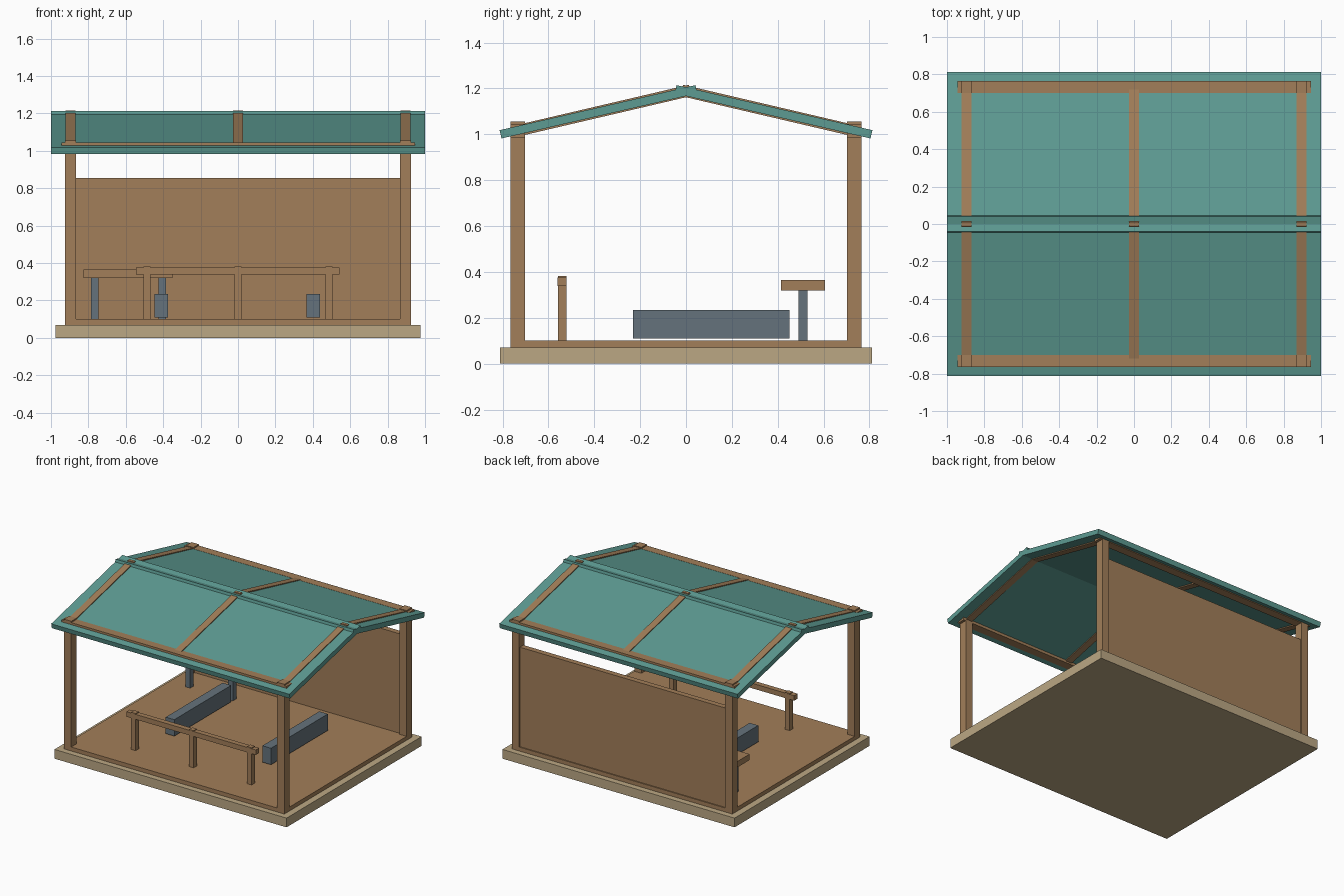
import bpy, bmesh, math
from mathutils import Matrix

if "Cube" in bpy.data.objects:
    bpy.data.objects.remove(bpy.data.objects["Cube"])


def material(name, rgb):
    m = bpy.data.materials.new(name)
    m.diffuse_color = (*rgb, 1)
    m.use_nodes = True
    m.node_tree.nodes["Principled BSDF"].inputs["Base Color"].default_value = m.diffuse_color
    return m


WOOD = material("wood", (0.36, 0.21, 0.10))
STONE = material("stone", (0.50, 0.39, 0.23))
TEAL = material("teal_roof", (0.11, 0.33, 0.29))
SLATE = material("slate", (0.13, 0.17, 0.20))


def box(name, x, y, z, mat, matrix=Matrix()):
    """Box from (min, max) ranges, optionally transformed."""
    bm = bmesh.new()
    bmesh.ops.create_cube(bm, size=1)
    for v in bm.verts:
        v.co = matrix @ type(v.co)([(r[0] + r[1]) / 2 + c * (r[1] - r[0])
                                    for r, c in zip((x, y, z), v.co)])
    me = bpy.data.meshes.new(name)
    bm.to_mesh(me)
    bm.free()
    me.materials.append(mat)
    ob = bpy.data.objects.new(name, me)
    bpy.context.collection.objects.link(ob)
    return ob


def around(c, half):
    return (c - half, c + half)


# Base, floor and back wall
box("base_slab", (-0.975, 0.975), (-0.81, 0.81), (0, 0.07), STONE)
box("floor", (-0.925, 0.925), (-0.765, 0.765), (0.07, 0.10), WOOD)
box("back_wall", (-0.865, 0.865), (0.715, 0.757), (0.10, 0.855), WOOD)

# Each side of the gable: posts, eave beam, roof panel and rafters
for s, side in ((-1, "front"), (1, "back")):
    for x in (-0.895, 0.895):
        box(side + "_post", around(x, 0.03), around(s * 0.733, 0.032), (0.07, 1.055), WOOD)
    box(side + "_eave_beam", (-0.945, 0.945), around(s * 0.733, 0.032), (0.985, 1.045), WOOD)

    # local +y runs down the slope, starting at the ridge; panels cross past it
    turn = Matrix.Rotation(0 if s == 1 else math.pi, 4, 'Z')
    slope = turn @ Matrix.Translation((0, 0, 1.205)) @ Matrix.Rotation(-math.atan(0.23), 4, 'X')
    box(side + "_roof_panel", (-1, 1), (-0.042, 0.834), (-0.037, 0), TEAL, slope)
    for x in (-0.895, 0, 0.895):
        rake = turn @ Matrix.Translation((0, 0, 1.213)) @ Matrix.Rotation(-math.atan(0.234), 4, 'X')
        box(side + "_rafter", around(x, 0.026), (-0.012, 0.785), (-0.05, 0), WOOD, rake)

# Front rail
box("rail_bar", (-0.545, 0.542), around(-0.54, 0.02), (0.338, 0.376), WOOD)
for x in (-0.487, 0, 0.487):
    box("rail_post", around(x, 0.019), around(-0.54, 0.019), (0.10, 0.382), WOOD)

# Table near the back wall
box("table_top", (-0.825, -0.35), (0.415, 0.607), (0.32, 0.365), WOOD)
for x in (-0.765, -0.405):
    box("table_leg", around(x, 0.02), (0.49, 0.53), (0.10, 0.32), SLATE)

# Two low benches
for x in (-0.41, 0.402):
    box("low_bench", around(x, 0.036), (-0.23, 0.452), (0.11, 0.235), SLATE)
